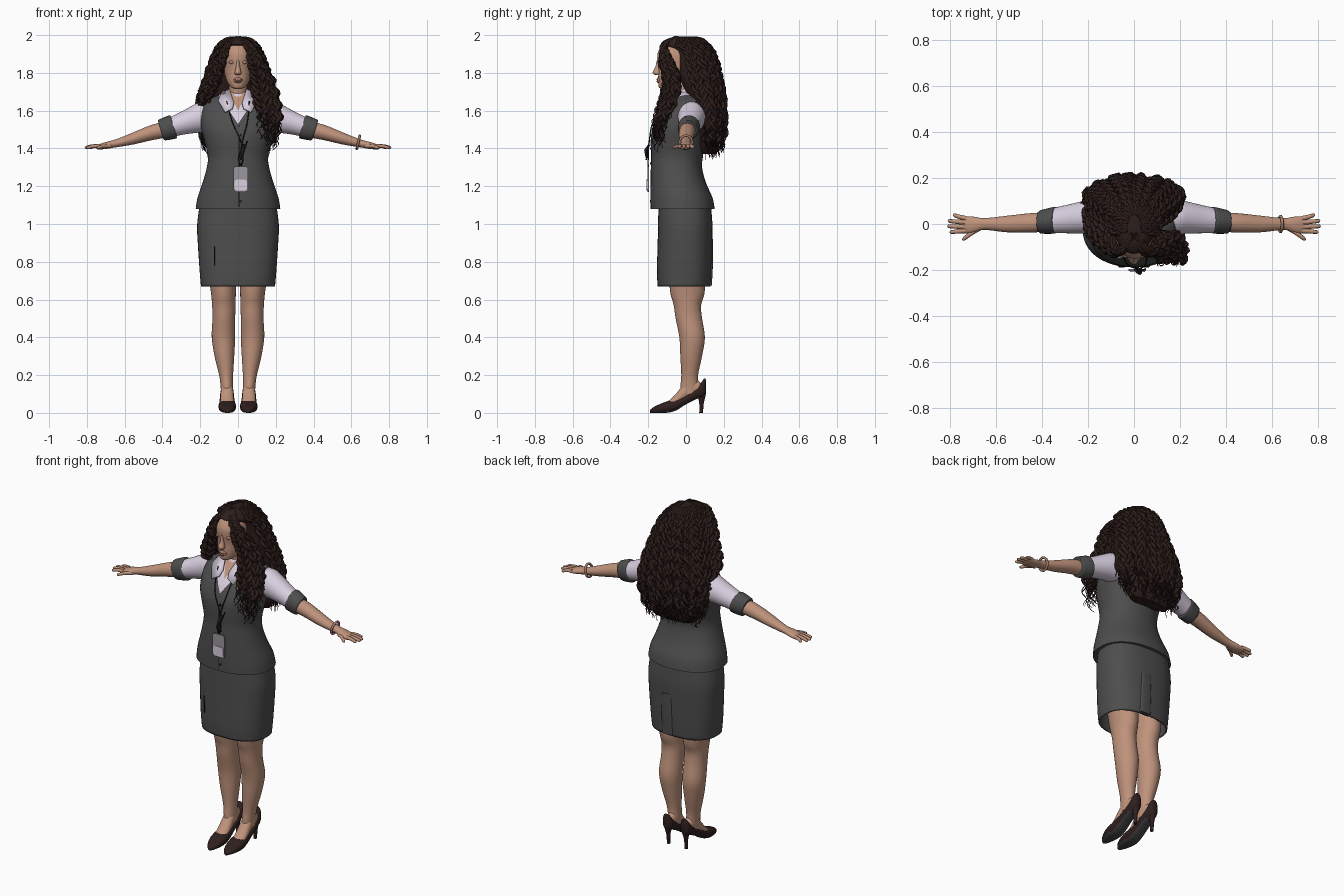
import bpy, bmesh, math, random
from mathutils import Vector

if "Cube" in bpy.data.objects:
    bpy.data.objects.remove(bpy.data.objects["Cube"])

random.seed(4)

def material(name, r, g, b):
    m = bpy.data.materials.new(name)
    m.diffuse_color = (r, g, b, 1)
    m.use_nodes = True
    m.node_tree.nodes["Principled BSDF"].inputs["Base Color"].default_value = m.diffuse_color
    return m

SKIN = material("skin", .52, .29, .20)
SHADE = material("skin_shade", .40, .21, .15)
HAIR = material("dark_brown_hair", .026, .013, .011)
SUIT = material("charcoal_cloth", .075, .075, .075)
SHIRT = material("pale_lilac_cloth", .70, .63, .75)
SHOE = material("dark_shoe_leather", .028, .014, .013)
SOLE = material("grey_sole", .06, .055, .06)
BLACK = material("black_trim", .012, .012, .014)
GREY = material("badge_grey", .33, .31, .34)

def smooth(rows, n):
    """Catmull-Rom interpolation of tuples, n steps per span."""
    out = []
    for i in range(len(rows) - 1):
        p0, p1 = rows[max(i - 1, 0)], rows[i]
        p2, p3 = rows[i + 1], rows[min(i + 2, len(rows) - 1)]
        for k in range(n):
            t = k / n
            out.append(tuple(b + .5 * t * (c - a + t * (2*a - 5*b + 4*c - d + t * (3*(b - c) + d - a)))
                             for a, b, c, d in zip(p0, p1, p2, p3)))
    return out + [tuple(rows[-1])]

def finish(ob, mats, mirror=False, angle=50):
    for m in mats:
        ob.data.materials.append(m)
    ob.data.polygons.foreach_set("use_smooth", [True] * len(ob.data.polygons))
    ob.data.set_sharp_from_angle(angle=math.radians(angle))
    if mirror:
        ob.modifiers.new("Mirror", 'MIRROR').use_mirror_merge = False
    return ob

def from_bmesh(name, bm, mats, mirror=False, angle=50):
    bmesh.ops.recalc_face_normals(bm, faces=bm.faces)
    me = bpy.data.meshes.new(name)
    bm.to_mesh(me)
    bm.free()
    ob = bpy.data.objects.new(name, me)
    bpy.context.collection.objects.link(ob)
    return finish(ob, mats, mirror, angle)

def loft_bm(rows, axis='z', n=4, sides=32, power=1.0, caps=True, shear=0):
    """Rows: (station, half width, low, high, centre) along an axis."""
    bm = bmesh.new()
    rings = []
    for s, h, lo, hi, c in smooth([tuple(r) + (0,) * (5 - len(r)) for r in rows], n):
        ring = []
        for k in range(sides):
            a = math.tau * k / sides
            u, v = (math.copysign(abs(f) ** power, f) for f in (math.cos(a), math.sin(a)))
            u, v = c + h * u, (lo + hi) / 2 + (hi - lo) / 2 * v
            co = {'z': (u, v, s), 'y': (u, s, v), 'x': (s + shear * (v - 1.5), u, v)}[axis]
            ring.append(bm.verts.new(co))
        rings.append(ring)
    for r0, r1 in zip(rings, rings[1:]):
        for k in range(sides):
            j = (k + 1) % sides
            bm.faces.new((r0[k], r0[j], r1[j], r1[k]))
    if caps:
        bm.faces.new(rings[0])
        bm.faces.new(rings[-1])
    return bm

def loft(name, rows, mat, mirror=False, **kw):
    return from_bmesh(name, loft_bm(rows, **kw), [mat], mirror)

def tube(name, paths, mat, mirror=False, res=1):
    """Round tubes along paths of (x, y, z, radius)."""
    cu = bpy.data.curves.new(name + "_path", 'CURVE')
    cu.dimensions, cu.bevel_depth, cu.bevel_resolution, cu.use_fill_caps = '3D', 1, res, True
    for path in paths:
        sp = cu.splines.new('POLY')
        sp.points.add(len(path) - 1)
        for p, q in zip(sp.points, path):
            p.co, p.radius = (q[0], q[1], q[2], 1), q[3]
    tmp = bpy.data.objects.new(name + "_path", cu)
    bpy.context.collection.objects.link(tmp)
    dg = bpy.context.evaluated_depsgraph_get()
    me = bpy.data.meshes.new_from_object(tmp.evaluated_get(dg))
    bpy.data.objects.remove(tmp)
    me.materials.clear()
    ob = bpy.data.objects.new(name, me)
    bpy.context.collection.objects.link(ob)
    return finish(ob, [mat], mirror, 75)

# Legs, feet and heeled shoes
loft("leg", [(.85, .085, -.1, .1, .09), (.65, .067, -.085, .1, .078), (.57, .062, -.065, .08, .075),
             (.5, .06, -.055, .085, .075), (.4, .062, -.035, .1, .077), (.3, .052, -.03, .085, .072),
             (.2, .037, -.025, .064, .063), (.14, .033, -.03, .066, .059), (.1, .033, -.03, .07, .058)], SKIN, True)
loft("foot", [(.085, .022, .1, .15, .058), (.05, .029, .08, .18, .058), (0, .033, .06, .165, .058),
              (-.05, .036, .03, .105, .058), (-.09, .036, .01, .066, .058), (-.13, .03, .01, .035, .058)],
     SKIN, True, axis='y')
bm = loft_bm([(.106, .012, .1, .175, .058), (.095, .027, .085, .18, .058), (.06, .035, .075, .135, .058),
              (0, .039, .045, .095, .058), (-.05, .043, .014, .075, .057), (-.09, .046, .002, .064, .057),
              (-.13, .042, 0, .05, .056), (-.17, .027, 0, .032, .054), (-.19, .01, 0, .016, .053)],
             axis='y', power=.8)
bm.normal_update()
bmesh.ops.recalc_face_normals(bm, faces=bm.faces)
for f in bm.faces:
    f.material_index = int(f.normal.z < -.75)
from_bmesh("shoe", bm, [SHOE, SOLE], True)
loft("shoe_heel", [(0, .009, .07, .09, .058), (.05, .01, .07, .094, .058), (.09, .019, .06, .103, .058),
                   (.115, .026, .045, .105, .058)], SHOE, True, sides=16)

# Skirt with back pleat
skirt = loft("skirt", [(.67, .196, -.15, .13), (.75, .203, -.154, .136), (.9, .213, -.15, .14),
                       (1.0, .216, -.148, .14), (1.12, .2, -.145, .13)], SUIT, power=.82, caps=False, sides=48)
sol = skirt.modifiers.new("Thickness", 'SOLIDIFY')
sol.thickness, sol.offset = .008, -1
loft("skirt_back_pleat", [(.675, .035, .11, .137, .03), (.8, .034, .12, .143, .03), (.92, .03, .12, .143, .03)],
     SUIT, sides=16, power=.5)
tube("skirt_front_seam", [[(-.125, -.137, .78, .003), (-.125, -.138, .88, .003)]], BLACK)

# Waistcoat with V neck cut into shirt and skin areas
bm = loft_bm([(1.08, .224, -.187, .152), (1.14, .214, -.188, .14), (1.22, .187, -.187, .105),
              (1.3, .165, -.185, .085), (1.36, .16, -.183, .09), (1.44, .178, -.186, .1), (1.5, .194, -.18, .112),
              (1.56, .197, -.155, .12), (1.61, .19, -.12, .12), (1.65, .168, -.085, .11),
              (1.68, .11, -.06, .09), (1.7, .055, -.05, .06)], sides=48, power=.9)
for z0, slope in ((1.53, 1.5), (1.6, 2.0)):
    for s in (-1, 1):
        bmesh.ops.bisect_plane(bm, geom=bm.verts[:] + bm.edges[:] + bm.faces[:],
                               plane_co=(0, 0, z0), plane_no=(s * slope, 0, -1))
for f in bm.faces:
    c = f.calc_center_median()
    if c.y < .03:
        f.material_index = 2 if c.z > 1.6 + 2 * abs(c.x) else int(c.z > 1.53 + 1.5 * abs(c.x))
from_bmesh("waistcoat", bm, [SUIT, SHIRT, SKIN])
tube("waistcoat_front_seam", [[(.005, y, z, .003) for z, y in
     ((1.09, -.186), (1.22, -.186), (1.36, -.182), (1.44, -.185), (1.52, -.172))]], BLACK)
tube("waistcoat_buttons", [[(.014, -.18, z, .007), (.014, -.191, z, .007)] for z in (1.12, 1.32, 1.4, 1.47)], BLACK)

# Collar
collar = loft("collar_band", [(1.65, .074, -.07, .08), (1.685, .062, -.06, .07), (1.715, .056, -.035, .064)],
              SHIRT, caps=False)
collar.modifiers.new("Thickness", 'SOLIDIFY').thickness = .006
bm = bmesh.new()
bm.faces.new([bm.verts.new(c) for c in ((.045, -.05, 1.712), (.085, -.03, 1.705), (.105, -.095, 1.655),
                                        (.07, -.15, 1.595), (.03, -.14, 1.615), (.022, -.115, 1.645))])
flap = from_bmesh("collar_flap", bm, [SHIRT], True)
flap.modifiers.new("Thickness", 'SOLIDIFY').thickness = .01

# Sleeves, cuffs, arms and hands
loft("sleeve", [(.12, .07, 1.49, 1.65, .03), (.18, .074, 1.485, 1.645, .03), (.22, .07, 1.483, 1.628, .028),
                (.3, .06, 1.472, 1.588, .02), (.37, .053, 1.457, 1.558, .013)], SHIRT, True, axis='x', shear=.15)
loft("sleeve_cuff", [(.335, .054, 1.458, 1.57, .016), (.345, .058, 1.452, 1.574, .016),
                     (.4, .052, 1.443, 1.554, .01), (.41, .047, 1.449, 1.548, .01)],
     SUIT, True, axis='x', shear=.3)
loft("forearm", [(.36, .042, 1.46, 1.545, .01), (.45, .042, 1.445, 1.527, .005), (.55, .036, 1.422, 1.487, 0),
                 (.62, .028, 1.41, 1.458, 0), (.66, .026, 1.404, 1.444, 0), (.7, .035, 1.397, 1.434, -.003),
                 (.735, .037, 1.395, 1.422, -.004), (.75, .033, 1.397, 1.416, -.004)], SKIN, True, axis='x', sides=24)
fingers = [((.73, .024), (.786, .038)), ((.735, .007), (.808, .013)),
           ((.735, -.012), (.81, -.01)), ((.73, -.029), (.8, -.035)), ((.675, -.02), (.745, -.064))]
tube("fingers", [smooth([(a[0], a[1], 1.413, .011), ((a[0] + b[0]) / 2, (a[1] + b[1]) / 2, 1.412, .0095),
                         (b[0] - .006, b[1], 1.405, .008), (b[0], b[1], 1.403, .004)], 3) for a, b in fingers],
     SKIN, True, res=2)
tube("bracelet", [[(.637 + .008 * math.sin(a), .033 * math.cos(a), 1.433 + .035 * math.sin(a), .007)
                   for a in (math.tau * k / 24 for k in range(26))]], SHADE)

# Neck, head and face
loft("neck", [(1.62, .065, -.06, .07), (1.67, .052, -.055, .055), (1.72, .047, -.06, .045),
              (1.78, .048, -.07, .045)], SKIN)
loft("head", [(1.716, .018, -.135, -.09), (1.725, .038, -.144, -.05), (1.75, .056, -.147, -.01),
              (1.78, .067, -.147, .02), (1.82, .075, -.146, .045), (1.87, .08, -.152, .055),
              (1.91, .078, -.148, .055), (1.95, .063, -.122, .045), (1.975, .035, -.09, .02)], SKIN)
loft("nose", [(1.872, .007, -.153, -.13), (1.83, .011, -.163, -.13), (1.802, .018, -.177, -.13),
              (1.788, .013, -.163, -.13)], SKIN, sides=16)
loft("lips", [(1.776, .01, -.15, -.13), (1.766, .026, -.156, -.12), (1.76, .026, -.153, -.12),
              (1.754, .024, -.156, -.12), (1.746, .01, -.149, -.13)], SHADE, sides=20, n=2)
loft("eyelid", [(1.847, .004, -.142, -.13, .033), (1.852, .015, -.147, -.125, .033),
                (1.86, .015, -.147, -.125, .033), (1.866, .004, -.143, -.13, .033)], SHADE, True, sides=16, n=2)

# Hair: inner mass, then curled locks over it
mass = [(1.99, .02, -.06, .03), (1.98, .055, -.1, .075), (1.95, .086, -.13, .105), (1.915, .1, -.075, .125),
        (1.85, .122, -.055, .145), (1.78, .145, -.04, .16), (1.7, .168, -.005, .175), (1.6, .185, .035, .183),
        (1.5, .18, .05, .185), (1.42, .16, .06, .175), (1.37, .125, .08, .155)]
loft("hair_mass", mass, HAIR, n=3)

def curl(guide, width):
    """Wind a corkscrew round a guide line."""
    pts, ph, turn = [], random.uniform(0, 6.28), random.choice((-1, 1))
    for i, (x, y, z) in enumerate(guide):
        t = i / (len(guide) - 1)
        r = width * (.25 + .75 * min(1, 2.2 * t))
        ph += turn * .85
        pts.append((x + r * math.cos(ph), y + r * math.sin(ph), z,
                    (.0055 + .0045 * min(1, 3 * t)) * (1 if t < .85 else 1.15 - t)))
    return pts

locks = []
fine = smooth(mass, 8)
for k in range(120):                                   # back and side locks
    a = -1.85 + 3.7 * (k % 60 + random.random()) / 60
    out, sway = random.uniform(-.004, .022), random.uniform(-.12, .12)
    end = int(len(fine) * random.uniform(.78, 1))
    start = 2 if k < 60 else random.randint(10, 36)
    guide = []
    for i in range(start, end):
        z, h, lo, hi = fine[i]
        b = a + sway * i / len(fine)
        o = .004 + out * min(1, i / 30)
        guide.append(((h + o) * math.sin(b), (lo + hi) / 2 + ((hi - lo) / 2 + o) * math.cos(b),
                      z - (.035 * random.random() if i == end - 1 else 0)))
    locks.append(curl(guide, .011))
left = [(.008, -.05, 1.99), (.055, -.125, 1.95), (.09, -.105, 1.87), (.125, -.075, 1.76),
        (.15, -.1, 1.64), (.16, -.14, 1.53), (.145, -.14, 1.4)]
right = [(-.008, -.05, 1.99), (-.055, -.125, 1.95), (-.09, -.1, 1.87), (-.13, -.055, 1.77),
         (-.17, -.02, 1.69), (-.185, .06, 1.6), (-.175, .11, 1.5), (-.15, .12, 1.38)]
for path, count, wx, wy in ((left, 55, .065, .035), (right, 30, .03, .045)):    # front locks
    for k in range(count):
        dx, dy, dz = random.uniform(-wx, wx), random.uniform(-wy, wy), random.uniform(-.03, .03)
        n = len(path) - 1
        line = [(x + dx * min(1, i / 3.5), y + (dy if i != 1 else abs(dy)) * min(1, .25 + i / 4),
                 z + (dz if i > 2 else -abs(dz) * .3 * i)) for i, (x, y, z) in enumerate(path)]
        guide = smooth(line, 13)
        locks.append(curl(guide[:int(len(guide) * random.uniform(.8, 1))], .011))
tube("hair_locks", locks, HAIR)

# Lanyard and badge
tube("lanyard", [smooth([(s * .06, -.1, 1.65, .003), (s * .04 + .01, -.175, 1.54, .003), (.02, -.196, 1.42, .003),
                         (.015 + s * .012, -.2, 1.35, .003), (.015, -.2, 1.3, .003)], 4) for s in (-1, 1)], BLACK)
tube("lanyard_knot", [[(.03, -.195, 1.42, .006), (.025, -.212, 1.39, .01), (.012, -.208, 1.35, .006)],
                      [(.05, -.195, 1.44, .003), (.015, -.21, 1.34, .004)]], BLACK)
for name, w, y, z0, z1, m in (("badge_holder", .038, -.2, 1.17, 1.305, GREY), ("badge_card", .033, -.204, 1.178, 1.235, SHIRT)):
    bm = bmesh.new()
    bmesh.ops.create_cube(bm, size=1)
    for v in bm.verts:
        v.co = Vector((.015 + v.co.x * 2 * w, y + v.co.y * .009, (z0 + z1) / 2 + v.co.z * (z1 - z0)))
    edges = [e for e in bm.edges if abs(e.verts[0].co.y - e.verts[1].co.y) > .005]
    bmesh.ops.bevel(bm, geom=edges, offset=.014, segments=4, affect='EDGES', profile=.5)
    from_bmesh(name, bm, [m], angle=30)
